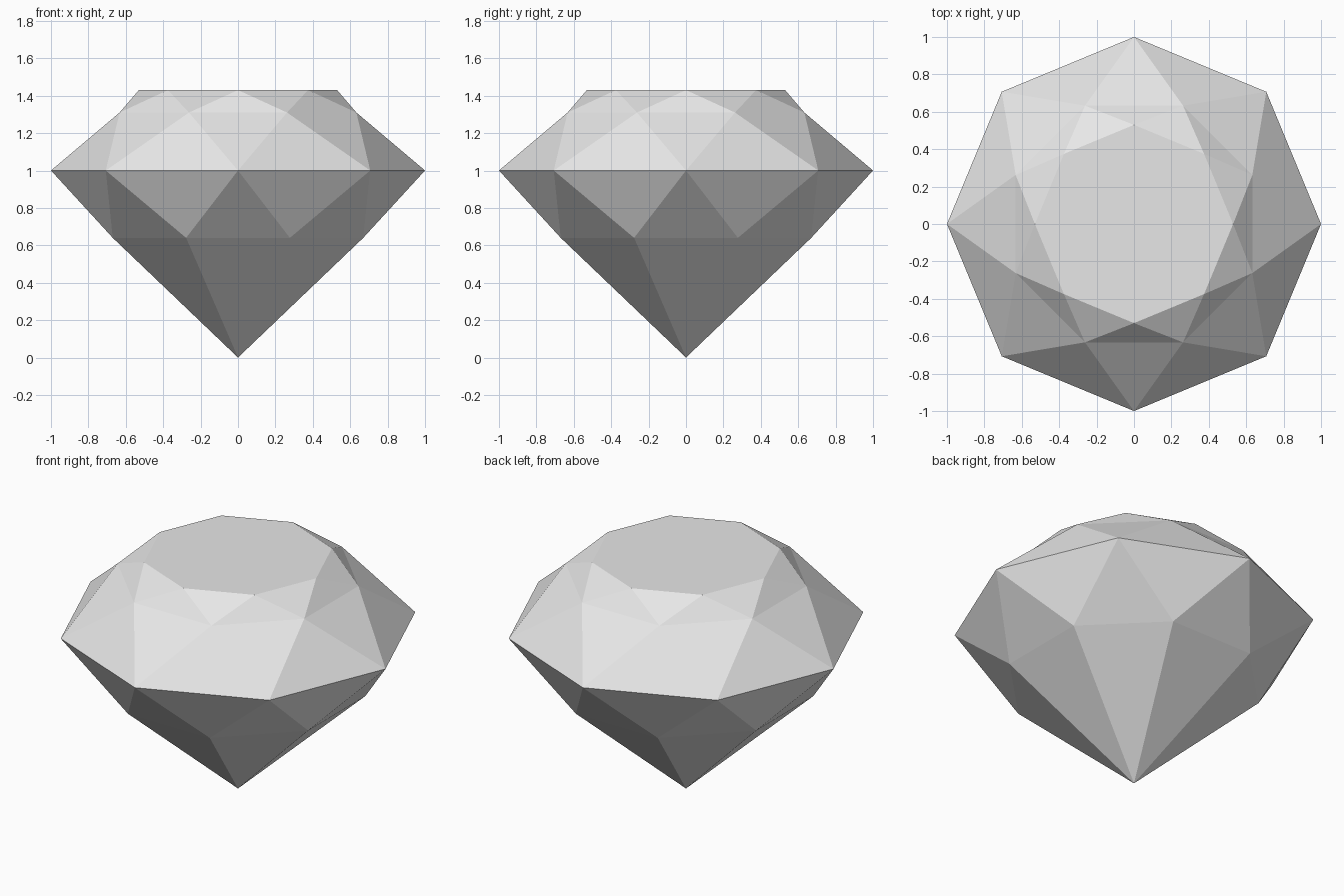
import bpy
import bmesh
from math import cos, sin, pi

cube = bpy.data.objects.get("Cube")
if cube:
    bpy.data.objects.remove(cube, do_unlink=True)

SIDES = 8

# Pale grey stone
stone = bpy.data.materials.new("pale grey stone")
stone.use_nodes = True
stone.diffuse_color = (0.8, 0.8, 0.8, 1)
stone.node_tree.nodes["Principled BSDF"].inputs["Base Color"].default_value = (0.8, 0.8, 0.8, 1)

bm = bmesh.new()


def ring(radius, z, offset=0.0):
    """Eight evenly spaced points; an offset of half a step staggers them."""
    angles = [2 * pi * (i + offset) / SIDES for i in range(SIDES)]
    return [bm.verts.new((radius * cos(a), radius * sin(a), z)) for a in angles]


table = ring(0.53, 1.43)
crown = ring(0.685, 1.31, 0.5)
girdle = ring(1.0, 1.0)
pavilion = ring(0.725, 0.64, 0.5)
culet = bm.verts.new((0, 0, 0))

# Flat table on top
bm.faces.new(table)

for i in range(SIDES):
    n = (i + 1) % SIDES
    # Crown facets: star, upper and lower main, girdle
    bm.faces.new((table[i], crown[i], table[n]))
    bm.faces.new((table[i], crown[i - 1], crown[i]))
    bm.faces.new((girdle[i], crown[i], crown[i - 1]))
    bm.faces.new((girdle[i], girdle[n], crown[i]))
    # Pavilion facets: girdle, main, point
    bm.faces.new((girdle[n], girdle[i], pavilion[i]))
    bm.faces.new((girdle[i], pavilion[i - 1], pavilion[i]))
    bm.faces.new((pavilion[i], pavilion[i - 1], culet))

bmesh.ops.recalc_face_normals(bm, faces=bm.faces[:])
mesh = bpy.data.meshes.new("cut_gem")
bm.to_mesh(mesh)
bm.free()
mesh.materials.append(stone)
gem = bpy.data.objects.new("cut_gem", mesh)
bpy.context.collection.objects.link(gem)
